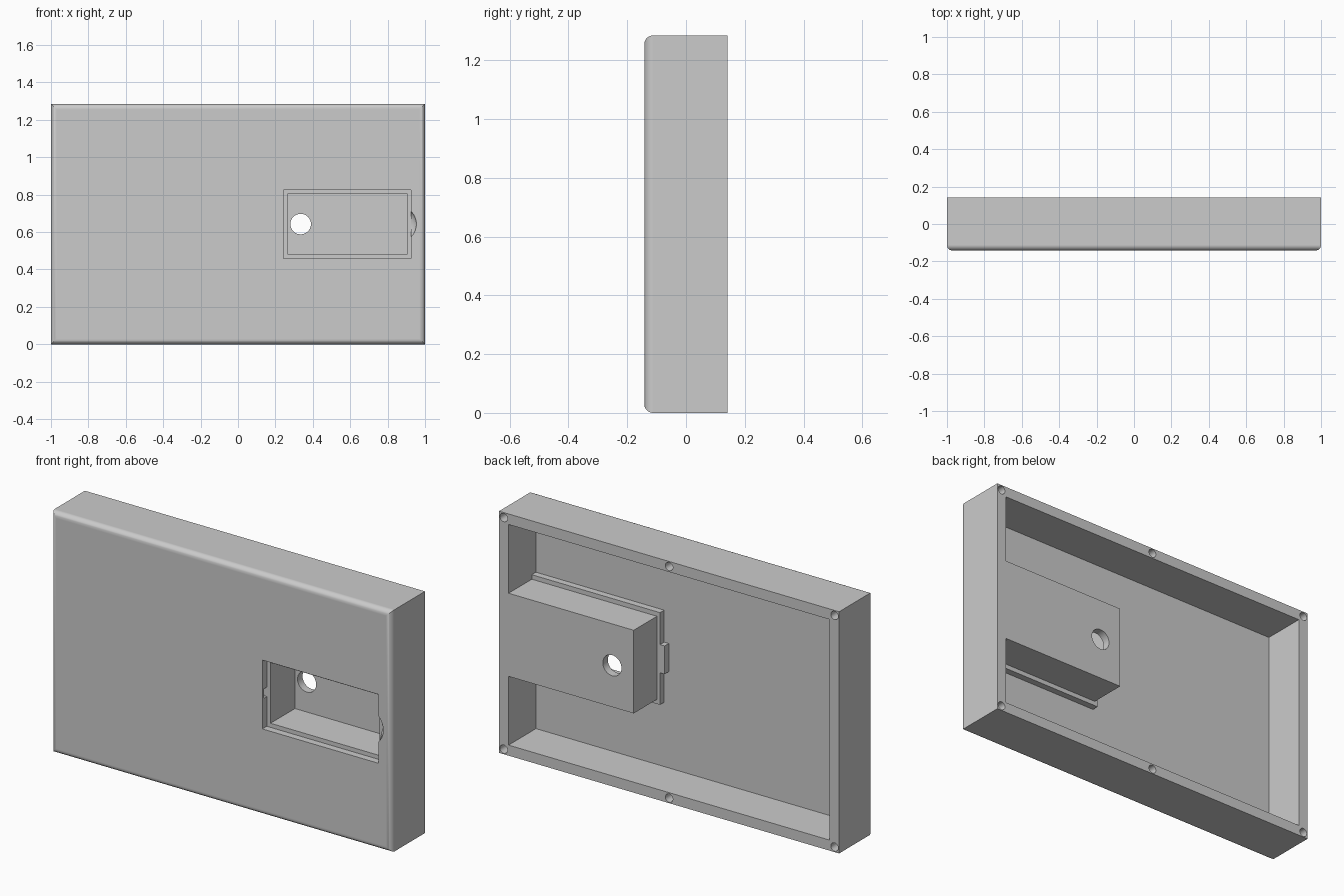
import bpy
import bmesh
import math
from mathutils import Matrix, Vector

cube = bpy.data.objects.get("Cube")
if cube:
    bpy.data.objects.remove(cube, do_unlink=True)

# Main dimensions
HEIGHT, BACK, FRONT = 1.285, 0.142, -0.142
MID_Z = HEIGHT / 2      # centre line of the compartment
WALL = 0.056            # rim thickness
FLOOR = -0.088          # inner side of the front plate
FLANGE = -0.053         # back of the flange around the lid recess
LEDGE = -0.105          # ledge the lid rests on


def finish(bm, name):
    mesh = bpy.data.meshes.new(name)
    bm.to_mesh(mesh)
    bm.free()
    obj = bpy.data.objects.new(name, mesh)
    bpy.context.collection.objects.link(obj)
    obj.hide_render = True
    return obj


def box(name, x, y, z):
    """Cuboid from (min, max) ranges."""
    bm = bmesh.new()
    size = Vector((x[1] - x[0], y[1] - y[0], z[1] - z[0]))
    mid = Vector((sum(x), sum(y), sum(z))) / 2
    bmesh.ops.create_cube(bm, size=1, matrix=Matrix.Translation(mid) @ Matrix.Diagonal(size).to_4x4())
    return finish(bm, name)


def centred(half):
    return (MID_Z - half, MID_Z + half)


def rod(name, x, z, radius, y):
    """Cylinder along the depth axis."""
    bm = bmesh.new()
    place = Matrix.Translation((x, sum(y) / 2, z)) @ Matrix.Rotation(math.pi / 2, 4, "X")
    bmesh.ops.create_cone(bm, cap_ends=True, segments=32, radius1=radius, radius2=radius,
                          depth=y[1] - y[0], matrix=place)
    return finish(bm, name)


def cut(target, cutter):
    mod = target.modifiers.new("cut", "BOOLEAN")
    mod.operation = "DIFFERENCE"
    mod.solver = "EXACT"
    mod.object = cutter
    bpy.context.view_layer.update()
    result = bpy.data.meshes.new_from_object(target.evaluated_get(bpy.context.evaluated_depsgraph_get()))
    target.modifiers.clear()
    target.data = result
    bpy.data.objects.remove(cutter, do_unlink=True)


# Outer case with its four front edges rounded
case = box("enclosure_case", (-1, 1), (FRONT, BACK), (0, HEIGHT))
bm = bmesh.new()
bm.from_mesh(case.data)
edges = [e for e in bm.edges if all(v.co.y < 0 for v in e.verts)]
bmesh.ops.bevel(bm, geom=edges, offset=0.03, segments=8, profile=0.5, affect="EDGES")
bm.to_mesh(case.data)
bm.free()

# Back cavity, leaving the compartment housing, flange and clip bump standing
cavity = box("cavity", (WALL - 1, 1 - WALL), (FLOOR, 0.3), (WALL, HEIGHT - WALL))
cut(cavity, box("housing", (0.208, 1.2), (-0.3, 0.5), centred(0.221)))
cut(cavity, box("flange", (0.19, 1.2), (-0.3, FLANGE), centred(0.245)))
cut(cavity, box("clip_bump", (0.163, 0.4), (-0.3, FLANGE), centred(0.075)))
cut(case, cavity)

# Lid recess and compartment
cut(case, box("lid_recess", (0.243, 0.925), (-0.3, LEDGE), centred(0.183)))
cut(case, box("compartment", (0.265, 0.905), (-0.2, 0.1), centred(0.161)))

# Clip slot under the recess edge, and cable hole through the compartment's back
cut(case, rod("clip_slot", 0.243, MID_Z, 0.025, (-0.128, LEDGE)))
cut(case, rod("cable_hole", 0.335, MID_Z, 0.055, (0.05, 0.3)))

# Finger scoop beside the lid
bm = bmesh.new()
bmesh.ops.create_uvsphere(bm, u_segments=32, v_segments=16, radius=0.097,
                          matrix=Matrix.Translation((0.857, FRONT, MID_Z)) @ Matrix.Diagonal((1, 0.45, 1, 1)))
cut(case, finish(bm, "finger_scoop"))

# Screw holes in the back rim
for x in (-0.973, 0, 0.973):
    for z in (0.027, HEIGHT - 0.027):
        cut(case, rod("screw_hole", x, z, 0.022, (0.03, 0.3)))

# Colour and shading
grey = bpy.data.materials.new("plain_grey")
grey.use_nodes = True
colour = (0.6, 0.6, 0.6, 1)
grey.diffuse_color = colour
grey.node_tree.nodes["Principled BSDF"].inputs["Base Color"].default_value = colour
case.data.materials.clear()
case.data.materials.append(grey)
case.hide_render = False
for other in bpy.context.selected_objects:
    other.select_set(False)
case.select_set(True)
bpy.context.view_layer.objects.active = case
bpy.ops.object.shade_smooth_by_angle(angle=math.radians(30))
weighted = case.modifiers.new("weighted_normals", "WEIGHTED_NORMAL")
weighted.keep_sharp = True
